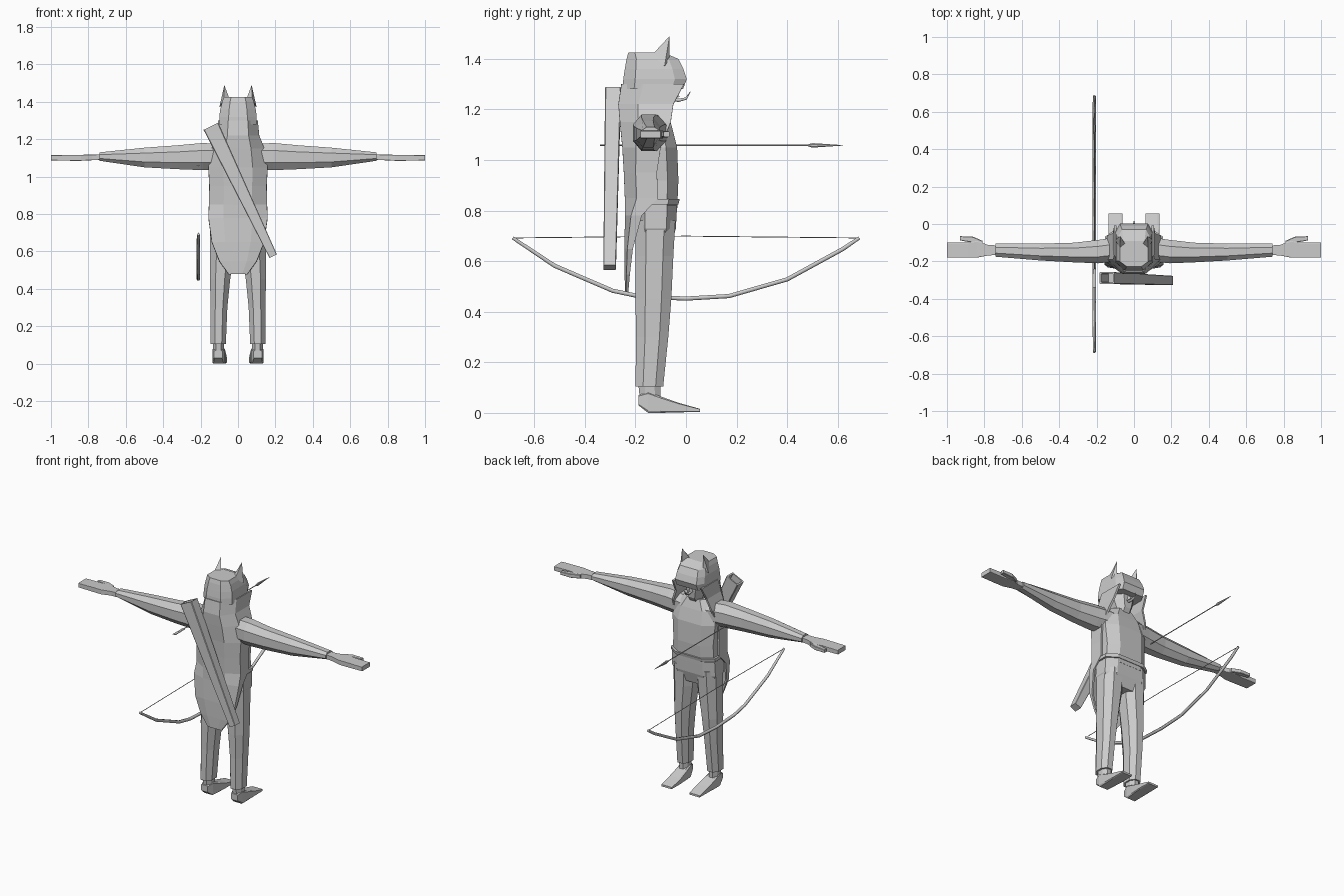
import bpy, bmesh, math
from mathutils import Vector, Matrix

if "Cube" in bpy.data.objects:
    bpy.data.objects.remove(bpy.data.objects["Cube"])

GREY = (0.6, 0.6, 0.6, 1)
mat = bpy.data.materials.new("plain grey")
mat.use_nodes = True
mat.diffuse_color = GREY
mat.node_tree.nodes["Principled BSDF"].inputs["Base Color"].default_value = GREY


def finish(name, bm):
    bmesh.ops.recalc_face_normals(bm, faces=bm.faces)
    me = bpy.data.meshes.new(name)
    bm.to_mesh(me)
    bm.free()
    me.materials.append(mat)
    ob = bpy.data.objects.new(name, me)
    bpy.context.collection.objects.link(ob)
    return ob


def place(axis, t, a, b):
    return {"x": (t, a, b), "y": (a, t, b), "z": (a, b, t)}[axis]


def loft(name, axis, rings, front=0.45, back=0.45, side=1, matrix=None):
    """Eight-sided tube; each ring is (position, a_min, a_max, b_min, b_max)."""
    k = (front + back) / 2
    shape = [(1, -k), (1, k), (front, 1), (-front, 1),
             (-1, k), (-1, -k), (-back, -1), (back, -1)]
    bm = bmesh.new()
    loops = []
    for t, a0, a1, b0, b1 in rings:
        loop = []
        for u, v in shape:
            co = Vector(place(axis, t, (a0 + a1 + u * (a1 - a0)) / 2, (b0 + b1 + v * (b1 - b0)) / 2))
            co.x *= side
            loop.append(bm.verts.new(matrix @ co if matrix else co))
        loops.append(loop)
    for p, q in zip(loops, loops[1:]):
        for i in range(8):
            j = (i + 1) % 8
            bm.faces.new((p[i], p[j], q[j], q[i]))
    bm.faces.new(loops[0])
    bm.faces.new(loops[-1])
    return finish(name, bm)


def rod(name, points, radius, radii=None):
    """Thin bar along a path."""
    cu = bpy.data.curves.new(name, "CURVE")
    cu.dimensions = "3D"
    cu.bevel_depth = radius
    cu.bevel_resolution = 1
    cu.use_fill_caps = True
    sp = cu.splines.new("POLY")
    sp.points.add(len(points) - 1)
    for i, p in enumerate(points):
        sp.points[i].co = (*p, 1)
        sp.points[i].radius = radii[i] if radii else 1
    cu.materials.append(mat)
    ob = bpy.data.objects.new(name, cu)
    bpy.context.collection.objects.link(ob)
    return ob


def spike(name, base, tip):
    bm = bmesh.new()
    vs = [bm.verts.new(p) for p in base]
    top = bm.verts.new(tip)
    bm.faces.new(vs)
    for i, v in enumerate(vs):
        bm.faces.new((v, vs[(i + 1) % len(vs)], top))
    return finish(name, bm)


# torso, hips and belt
loft("torso", "z", [
    (0.80, -.145, .145, -.2, -.035), (0.92, -.14, .14, -.2, -.03),
    (1.05, -.15, .15, -.21, -.035), (1.13, -.135, .135, -.21, -.055),
    (1.19, -.08, .08, -.2, -.075)], front=0.55)
loft("hips", "z", [
    (0.66, -.12, .12, -.19, -.06), (0.73, -.153, .153, -.2, -.04),
    (0.82, -.15, .15, -.2, -.035)], front=0.6)
loft("belt", "z", [
    (0.825, -.155, .155, -.205, -.03), (0.845, -.155, .155, -.205, -.025)], front=0.6)

# head under the hood
loft("face", "z", [
    (1.15, -.045, .045, -.17, -.085), (1.20, -.05, .05, -.2, -.055),
    (1.25, -.07, .07, -.22, -.05), (1.32, -.075, .075, -.22, -.05)])
spike("nose", [(-.015, -.055, 1.24), (.015, -.055, 1.24), (0, -.055, 1.29)], (0, -.025, 1.25))
rod("chin_tuft", [(0, -.06, 1.243), (0, -.03, 1.236), (0, 0, 1.243), (0, .017, 1.27)],
    0.008, [1, 1, .7, .15])

# pelt hood with its flat muzzle brow
loft("hood", "z", [
    (1.28, -.1, .1, -.25, -.012), (1.32, -.1, .1, -.248, .003),
    (1.36, -.095, .095, -.242, -.01), (1.40, -.085, .085, -.235, -.03),
    (1.425, -.075, .075, -.228, -.09)], front=0.75, back=0.5)

# cloak: open shell down the back, (height, half width, side edge y, back y)
cloak_rows = [
    (1.30, .1, -.008, -.25), (1.22, .108, -.05, -.262), (1.15, .135, -.06, -.256),
    (1.05, .153, -.1, -.246), (0.95, .148, -.115, -.24), (0.85, .15, -.11, -.236),
    (0.78, .153, -.175, -.235), (0.65, .135, -.21, -.238), (0.55, .095, -.222, -.237),
    (0.48, .045, -.228, -.235)]
bm = bmesh.new()
rows = []
for z, w, edge, back in cloak_rows:
    mid = edge + (back - edge) * 0.65
    half = [(w, edge), (w, mid), (w * .5, back)]
    arc = half + [(0, back)] + [(-x, y) for x, y in reversed(half)]
    rows.append([bm.verts.new((x, y, z)) for x, y in arc])
for p, q in zip(rows, rows[1:]):
    for i in range(len(p) - 1):
        bm.faces.new((p[i], p[i + 1], q[i + 1], q[i]))
cloak = finish("cloak", bm)
thick = cloak.modifiers.new("thickness", "SOLIDIFY")
thick.thickness = 0.012
thick.offset = 0

for s, label in ((1, "left"), (-1, "right")):
    # ears
    spike(label + "_ear", [(s * .045, -.11, 1.415), (s * .075, -.065, 1.40),
                           (s * .1, -.085, 1.37), (s * .075, -.135, 1.415)],
          (s * .073, -.065, 1.49))
    # arms
    loft(label + "_arm", "x", [
        (0.09, -.2, -.07, 1.04, 1.175), (0.19, -.21, -.085, 1.035, 1.18),
        (0.32, -.205, -.1, 1.04, 1.168), (0.5, -.195, -.105, 1.05, 1.155),
        (0.74, -.175, -.105, 1.085, 1.13)], side=s)
    # hands
    loft(label + "_hand", "x", [
        (0.72, -.165, -.115, 1.09, 1.12), (0.78, -.168, -.112, 1.088, 1.118),
        (0.84, -.18, -.09, 1.085, 1.117), (0.89, -.18, -.1, 1.085, 1.117),
        (1.0, -.18, -.1, 1.087, 1.115)], 0.9, 0.9, s)
    loft(label + "_thumb", "x", [
        (0.81, -.125, -.09, 1.09, 1.115), (0.86, -.1, -.068, 1.09, 1.115),
        (0.93, -.088, -.065, 1.092, 1.112)], 0.8, 0.8, s)
    # trouser legs
    loft(label + "_leg", "z", [
        (0.76, .01, .15, -.2, -.042), (0.62, .018, .15, -.2, -.05),
        (0.45, .042, .15, -.2, -.058), (0.3, .057, .146, -.197, -.07),
        (0.105, .065, .146, -.2, -.09)], side=s)
    # bare ankles and feet
    loft(label + "_ankle", "z", [
        (0.13, .075, .135, -.19, -.1), (0.03, .075, .132, -.18, -.1)], side=s)
    loft(label + "_foot", "y", [
        (-.188, .083, .128, .03, .07), (-.15, .07, .137, 0, .085),
        (-.1, .065, .137, 0, .065), (-.03, .06, .137, .002, .04),
        (.055, .062, .135, .004, .016)], 0.75, 0.85, s)

# quiver slung across the back, hollow at the top
lean = Matrix.Translation((.188, 0, .575)) @ Matrix.Rotation(math.radians(-25.6), 4, "Y")
loft("quiver", "z", [
    (0, -.022, .022, -.327, -.277), (.77, -.044, .044, -.32, -.257),
    (.77, -.035, .035, -.312, -.265), (.68, -.035, .035, -.312, -.265)],
    0.9, 0.9, matrix=lean)

# bow and string
X = -0.212
bow = [(-.685, .692), (-.52, .582), (-.29, .483), (-.18, .46), (0, .452),
       (.17, .462), (.4, .528), (.62, .648), (.685, .692)]
rod("bow", [(X, y, z) for y, z in bow], 0.0095, [.8, 1, 1, 1, 1, 1, 1, 1, .8])
rod("bow_string", [(X, -.68, .692), (X, 0, .699), (X, .68, .692)], 0.002)

# arrow
rod("arrow_shaft", [(X, -.34, 1.058), (X, .5, 1.058)], 0.0028)
loft("arrow_head", "y", [
    (.48, X - .003, X + .003, 1.055, 1.061), (.5, X - .006, X + .006, 1.049, 1.067),
    (.62, X - .001, X + .001, 1.057, 1.059)])
loft("arrow_feathers", "y", [
    (-.34, X - .01, X + .01, 1.057, 1.06), (-.24, X - .008, X + .008, 1.057, 1.06)], 0.9, 0.9)
